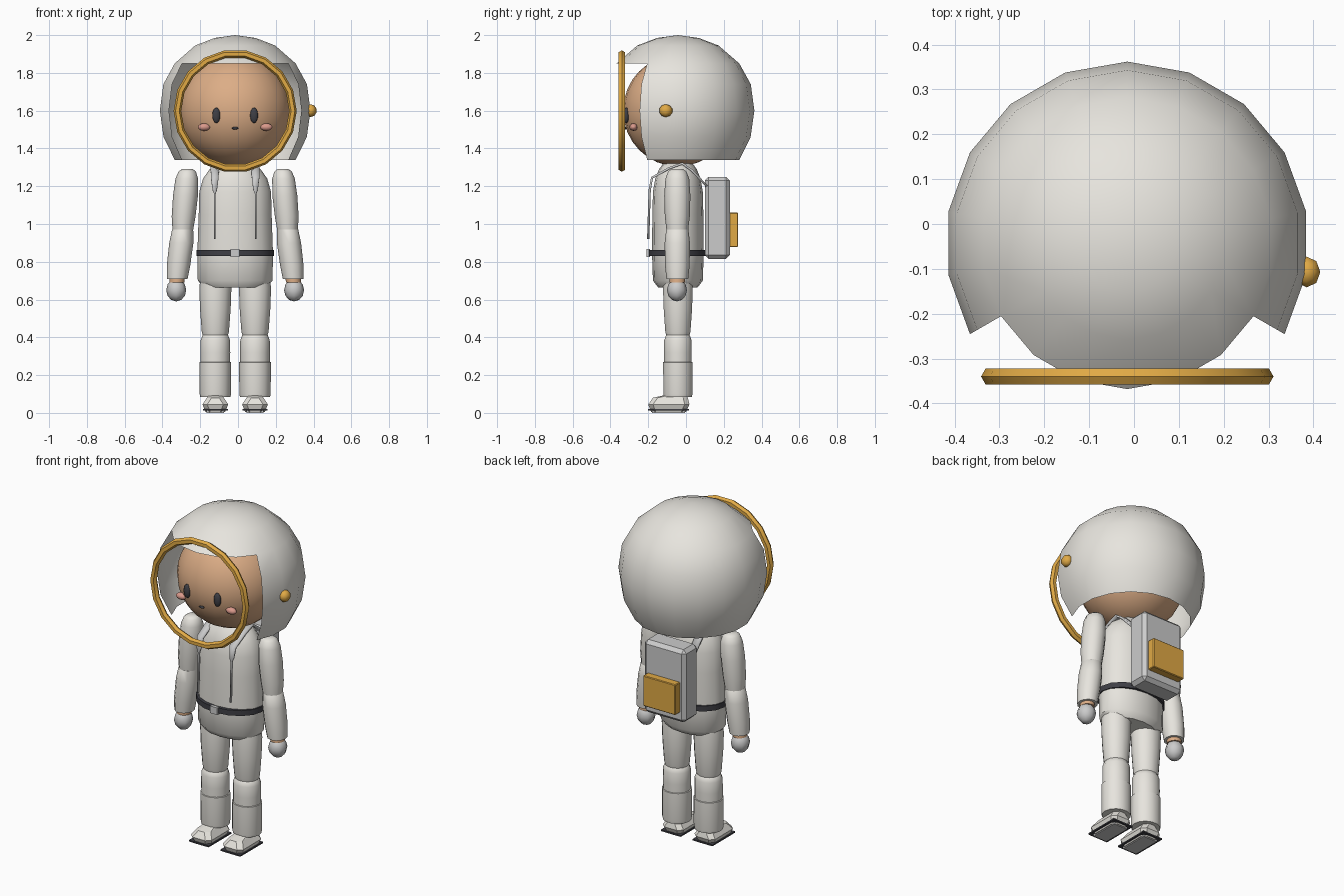
import bpy, bmesh, math
from mathutils import Vector

if "Cube" in bpy.data.objects:
    bpy.data.objects.remove(bpy.data.objects["Cube"])

CX, CY = -0.015, -0.043   # body axis


def mat(name, r, g, b):
    m = bpy.data.materials.new(name)
    m.diffuse_color = (r, g, b, 1)
    m.use_nodes = True
    m.node_tree.nodes["Principled BSDF"].inputs["Base Color"].default_value = m.diffuse_color
    return m


SUIT = mat("suit", 0.80, 0.78, 0.73)
SKIN = mat("skin", 0.72, 0.42, 0.24)
GOLD = mat("gold", 0.75, 0.40, 0.06)
DARK = mat("dark", 0.05, 0.05, 0.06)
PINK = mat("pink", 0.70, 0.32, 0.26)


def finish(ob, name, m=None, smooth=40):
    ob.name = name
    if m:
        ob.data.materials.append(m)
    if smooth:
        bpy.ops.object.select_all(action='DESELECT')
        ob.select_set(True)
        bpy.context.view_layer.objects.active = ob
        bpy.ops.object.shade_smooth_by_angle(angle=math.radians(smooth))
    return ob


def from_bm(bm, name, m=None, smooth=40, normals=True):
    if normals:
        bmesh.ops.recalc_face_normals(bm, faces=bm.faces)
    me = bpy.data.meshes.new(name)
    bm.to_mesh(me)
    bm.free()
    ob = bpy.data.objects.new(name, me)
    bpy.context.collection.objects.link(ob)
    return finish(ob, name, m, smooth)


def ball(name, loc, size, m=None, seg=16, rings=10):
    bpy.ops.mesh.primitive_uv_sphere_add(segments=seg, ring_count=rings, location=loc)
    ob = bpy.context.object
    ob.scale = size
    return finish(ob, name, m, 60)


def box(name, lo, hi, m=None, bevel=0):
    bpy.ops.mesh.primitive_cube_add(size=1, location=[(a + b) / 2 for a, b in zip(lo, hi)])
    ob = bpy.context.object
    ob.scale = [b - a for a, b in zip(lo, hi)]
    bpy.ops.object.transform_apply(location=False, rotation=False)
    if bevel:
        ob.modifiers.new("bevel", 'BEVEL').width = bevel
    return finish(ob, name, m, 0)


def tube(name, rings, m=None, seg=14):
    """Closed elliptical loft through (x, y, z, rx, ry) rings."""
    bm = bmesh.new()
    loops = []
    for x, y, z, rx, ry in rings:
        loops.append([bm.verts.new((x + rx * math.cos(2 * math.pi * i / seg),
                                    y + ry * math.sin(2 * math.pi * i / seg), z))
                      for i in range(seg)])
    for a, b in zip(loops, loops[1:]):
        for i in range(seg):
            j = (i + 1) % seg
            bm.faces.new((a[i], a[j], b[j], b[i]))
    bm.faces.new(loops[0])
    bm.faces.new(loops[-1])
    return from_bm(bm, name, m)


# Helmet shell: 18-sided dome, front window left open
prof = [(.325, 1.34), (.385, 1.46), (.405, 1.60), (.386, 1.74), (.325, 1.85),
        (.215, 1.945), (.11, 1.985)]
bm = bmesh.new()
loops = [[bm.verts.new((CX + r * math.cos(math.radians(20 * i - 30)),
                        CY + r * math.sin(math.radians(20 * i - 30)), z))
          for i in range(18)] for r, z in prof]
for k in range(len(prof) - 1):
    for i in range(18):
        if k < 4 and i >= 12:
            continue
        j = (i + 1) % 18
        bm.faces.new((loops[k][i], loops[k][j], loops[k + 1][j], loops[k + 1][i]))
top = bm.verts.new((CX, CY, 2.0))
for i in range(18):
    bm.faces.new((loops[-1][i], loops[-1][(i + 1) % 18], top))
from_bm(bm, "helmet_shell", SUIT, 45, normals=False)

# Visor ring and side knob
bpy.ops.mesh.primitive_torus_add(major_segments=18, minor_segments=6, major_radius=.306,
                                 minor_radius=.02, location=(CX, -.34, 1.598),
                                 rotation=(math.pi / 2, 0, 0))
finish(bpy.context.object, "visor_ring", GOLD, 40)
ball("helmet_knob", (.385, -.107, 1.60), (.032, .036, .034), GOLD, 8, 5)

# Head and face
ball("head", (CX, CY, 1.60), (.297, .29, .295), SKIN, 24, 16)
tube("neck", [(CX, CY, 1.25, .07, .07), (CX, CY, 1.36, .07, .07)], SKIN)
ball("mouth", (CX, -.322, 1.507), (.018, .008, .007), DARK, 8, 6)
for s, side in ((-1, "left"), (1, "right")):
    ball("eye_" + side, (CX + s * .1, -.316, 1.575), (.022, .016, .041), DARK, 10, 8)
    ball("cheek_" + side, (CX + s * .165, -.278, 1.513), (.034, .022, .02), PINK, 10, 6)

# Torso
tube("torso", [(CX, CY, z, rx, ry) for z, rx, ry in (
    (.665, .165, .105), (.70, .198, .132), (.85, .20, .137), (1.05, .193, .135),
    (1.17, .19, .132), (1.24, .17, .12), (1.29, .135, .10), (1.325, .085, .075))], SUIT, 16)

# Belt and buckle
tube("belt", [(CX, CY - .003, z, .206, .154) for z in (.83, .862)], DARK, 16)
box("belt_buckle", (CX - .024, -.21, .825), (CX + .024, -.19, .867))

# Backpack and its pocket
box("backpack", (CX - .137, .10, .815), (CX + .137, .232, 1.25), bevel=.02)
box("backpack_pocket", (CX - .107, .228, .878), (CX + .107, .276, 1.06), GOLD, .004)

for s, side in ((-1, "left"), (1, "right")):
    # Shoulder strap, tapering to a thin cord on the chest
    path = [(.11, 1.20, .022), (.03, 1.285, .022), (-.02, 1.32, .022), (-.09, 1.295, .022),
            (-.18, 1.245, .02), (-.192, 1.18, .012), (-.193, 1.16, .004), (-.20, .92, .004)]
    bm = bmesh.new()
    rows = [[bm.verts.new((CX + s * .108 + e * w, y, z)) for e in (-1, 1)] for y, z, w in path]
    for a, b in zip(rows, rows[1:]):
        bm.faces.new((a[0], a[1], b[1], b[0]))
    strap = from_bm(bm, "shoulder_strap_" + side)
    mod = strap.modifiers.new("thick", 'SOLIDIFY')
    mod.thickness, mod.offset = .012, 0

    # Arm: upper sleeve, forearm sleeve, wrist, hand
    def arm(part, rings, m):
        tube(part + side, [(CX + s * d, CY - .003, z, r, r * 1.05) for d, z, r in rings], m, 12)
    arm("upper_arm_", [(.253, 1.29, .03), (.254, 1.278, .046), (.256, 1.24, .06),
                       (.263, 1.15, .066), (.273, 1.04, .063), (.277, .97, .055),
                       (.278, .955, .035)], SUIT)
    arm("forearm_", [(.276, .99, .035), (.278, .97, .056), (.285, .90, .064),
                     (.30, .78, .062), (.307, .71, .055)], SUIT)
    arm("wrist_", [(.305, .73, .04), (.309, .69, .04)], SKIN)
    ball("hand_" + side, (CX + s * .312, CY - .005, .65), (.053, .053, .06), None, 8, 6)

    # Leg: thigh, shin, boot cuff
    lx = CX + s * .105

    def leg(part, rings):
        tube(part + side, [(lx, CY, z, r, r * .95) for z, r in rings], SUIT)
    leg("thigh_", [(.72, .078), (.66, .085), (.55, .081), (.43, .072), (.395, .062), (.385, .035)])
    leg("shin_", [(.43, .04), (.415, .066), (.385, .078), (.32, .079), (.25, .078)])
    leg("boot_cuff_", [(.085, .08), (.10, .083), (.268, .084), (.27, .076)])

    # Foot: faceted box, widest at mid height, and thin dark sole
    bm = bmesh.new()
    loops = []
    for z, hx, y0, y1 in ((0.005, .052, -.185, 0), (.045, .068, -.20, .018),
                          (.08, .045, -.175, .01), (.092, .035, -.12, .005)):
        c = .025
        pts = [(-hx + c, y0), (hx - c, y0), (hx, y0 + c), (hx, y1 - c),
               (hx - c, y1), (-hx + c, y1), (-hx, y1 - c), (-hx, y0 + c)]
        loops.append([bm.verts.new((lx + x, y, z)) for x, y in pts])
    for a, b in zip(loops, loops[1:]):
        for i in range(8):
            j = (i + 1) % 8
            bm.faces.new((a[i], a[j], b[j], b[i]))
    bm.faces.new(loops[0])
    bm.faces.new(loops[-1])
    from_bm(bm, "foot_" + side, SUIT, 0)
    box("sole_" + side, (lx - .066, -.20, .012), (lx + .066, .015, .02), DARK)
    box("tread_" + side, (lx - .046, -.18, 0), (lx + .046, -.005, .014))
